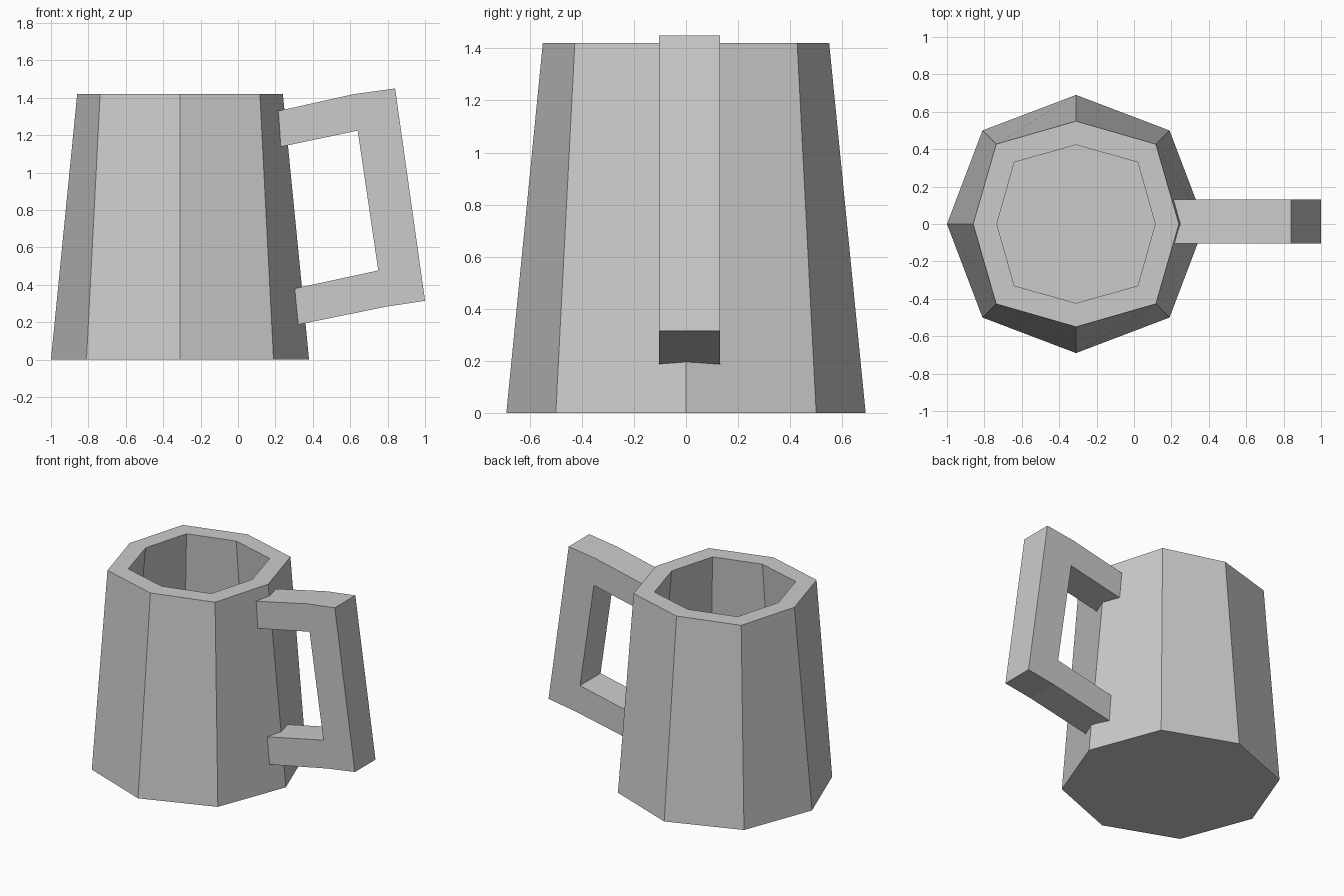
import bpy, bmesh

if "Cube" in bpy.data.objects:
    bpy.data.objects.remove(bpy.data.objects["Cube"])

CX = -0.31  # mug axis


def finish(name, bm):
    bmesh.ops.recalc_face_normals(bm, faces=bm.faces)
    mesh = bpy.data.meshes.new(name)
    bm.to_mesh(mesh)
    bm.free()
    obj = bpy.data.objects.new(name, mesh)
    bpy.context.collection.objects.link(obj)
    return obj


def octagon(bm, axial, diag, z):
    a, d = axial, diag
    pts = [(a, 0), (d, d), (0, a), (-d, d), (-a, 0), (-d, -d), (0, -a), (d, -d)]
    return [bm.verts.new((CX + x, y, z)) for x, y in pts]


# Mug body: outer wall, rim, inner wall and floor from stacked octagons
bm = bmesh.new()
profile = [(0.69, 0.50, 0), (0.55, 0.427, 1.42), (0.423, 0.33, 1.42), (0.55, 0.40, 0.13)]
rings = [octagon(bm, *p) for p in profile]
for lo, hi in zip(rings, rings[1:]):
    for i in range(8):
        j = (i + 1) % 8
        bm.faces.new((lo[i], lo[j], hi[j], hi[i]))
bm.faces.new(rings[0])
bm.faces.new(rings[-1])
finish("mug_body", bm)

# Handle: C-shaped side profile extruded in y, ends sunk into the mug wall
outline = [(0.17, 1.32), (0.62, 1.42), (0.84, 1.45), (1.0, 0.315), (0.79, 0.283), (0.26, 0.175),
           (0.24, 0.367), (0.75, 0.477), (0.64, 1.225), (0.18, 1.128)]
bm = bmesh.new()
face = bm.faces.new([bm.verts.new((x, -0.103, z)) for x, z in outline])
ext = bmesh.ops.extrude_face_region(bm, geom=[face])
bmesh.ops.translate(bm, vec=(0, 0.233, 0),
                    verts=[v for v in ext["geom"] if isinstance(v, bmesh.types.BMVert)])
if not face.is_valid or len([f for f in bm.faces if len(f.verts) == 10]) < 2:
    bm.verts.ensure_lookup_table()
    bm.faces.new([v for v in bm.verts if v.co.y < 0])
finish("handle", bm)
